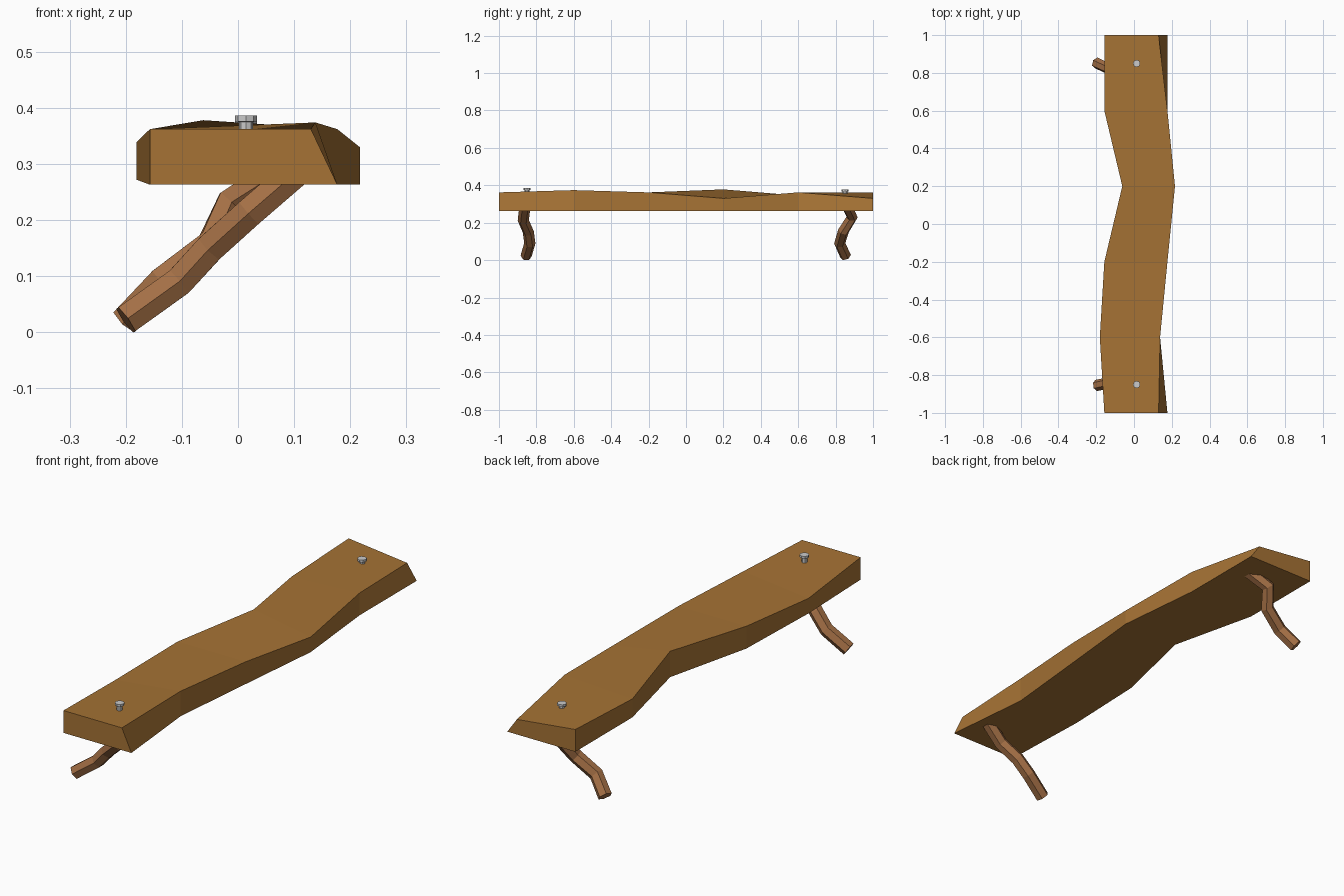
import bpy, bmesh, math
from mathutils import Vector

if "Cube" in bpy.data.objects:
    bpy.data.objects.remove(bpy.data.objects["Cube"])


def material(name, color):
    m = bpy.data.materials.new(name)
    m.diffuse_color = color
    m.use_nodes = True
    m.node_tree.nodes["Principled BSDF"].inputs["Base Color"].default_value = m.diffuse_color
    return m


def finish(bm, name, mat=None):
    bmesh.ops.recalc_face_normals(bm, faces=bm.faces)
    me = bpy.data.meshes.new(name)
    bm.to_mesh(me)
    bm.free()
    ob = bpy.data.objects.new(name, me)
    bpy.context.collection.objects.link(ob)
    if mat:
        me.materials.append(mat)
    return ob


def bridge(bm, rings, capped=True):
    n = len(rings[0])
    for a, b in zip(rings, rings[1:]):
        for i in range(n):
            j = (i + 1) % n
            bm.faces.new((a[i], a[j], b[j], b[i]))
    if capped:
        bm.faces.new(rings[0])
        bm.faces.new(rings[-1])


plank_wood = material("plank_wood", (0.38, 0.17, 0.035, 1))
branch_wood = material("branch_wood", (0.37, 0.16, 0.06, 1))

# Wavy plank: y, left x, left bottom z, left top z, right bottom x, right top x, right top z
sections = [
    (-1.0, -0.157, 0.263, 0.362, 0.177, 0.130, 0.362),
    (-0.6, -0.181, 0.272, 0.339, 0.138, 0.138, 0.374),
    (-0.2, -0.157, 0.263, 0.362, 0.177, 0.177, 0.362),
    (0.2, -0.062, 0.263, 0.378, 0.217, 0.217, 0.330),
    (0.6, -0.157, 0.263, 0.345, 0.177, 0.177, 0.362),
    (1.0, -0.157, 0.263, 0.362, 0.177, 0.130, 0.330),
]
bm = bmesh.new()
rings = []
for y, lx, lb, lt, rb, rt, rz in sections:
    rings.append([bm.verts.new(p) for p in
                  ((lx, y, lb), (rb, y, 0.263), (rt, y, rz), (lx, y, lt))])
bridge(bm, rings)
finish(bm, "plank_seat", plank_wood)


# Crooked branch legs: hexagonal sweep along a bent path
def leg(name, path, r=0.03):
    pts = [Vector(p) for p in path]
    bm = bmesh.new()
    rings = []
    for i, p in enumerate(pts):
        t = (pts[min(i + 1, len(pts) - 1)] - pts[max(i - 1, 0)]).normalized()
        side = Vector((0, 1, 0))
        side = (side - t * side.dot(t)).normalized()
        up = t.cross(side)
        rings.append([bm.verts.new(p + r * (math.cos(a) * side + math.sin(a) * up))
                      for a in (k * math.pi / 3 for k in range(6))])
    bridge(bm, rings)
    finish(bm, name, branch_wood)


leg("front_leg", [(-0.2, -0.855, 0.022), (-0.105, -0.835, 0.09), (-0.05, -0.843, 0.15),
                  (0.02, -0.87, 0.213), (0.115, -0.86, 0.295)])
leg("back_leg", [(-0.2, 0.853, 0.021), (-0.135, 0.822, 0.09), (-0.047, 0.842, 0.156),
                 (-0.013, 0.888, 0.23), (0.08, 0.86, 0.29)])


# Bolts: wide flat head on a narrower shank
def bolt(name, y, top):
    bm = bmesh.new()
    rings = []
    for r, z in ((0.0125, top - 0.06), (0.0125, top - 0.011),
                 (0.0195, top - 0.010), (0.0195, top)):
        rings.append([bm.verts.new((0.014 + r * math.cos(a), y + r * math.sin(a), z))
                      for a in (k * math.pi / 4 for k in range(8))])
    bridge(bm, rings)
    finish(bm, name)


bolt("front_bolt", -0.85, 0.386)
bolt("back_bolt", 0.85, 0.377)
